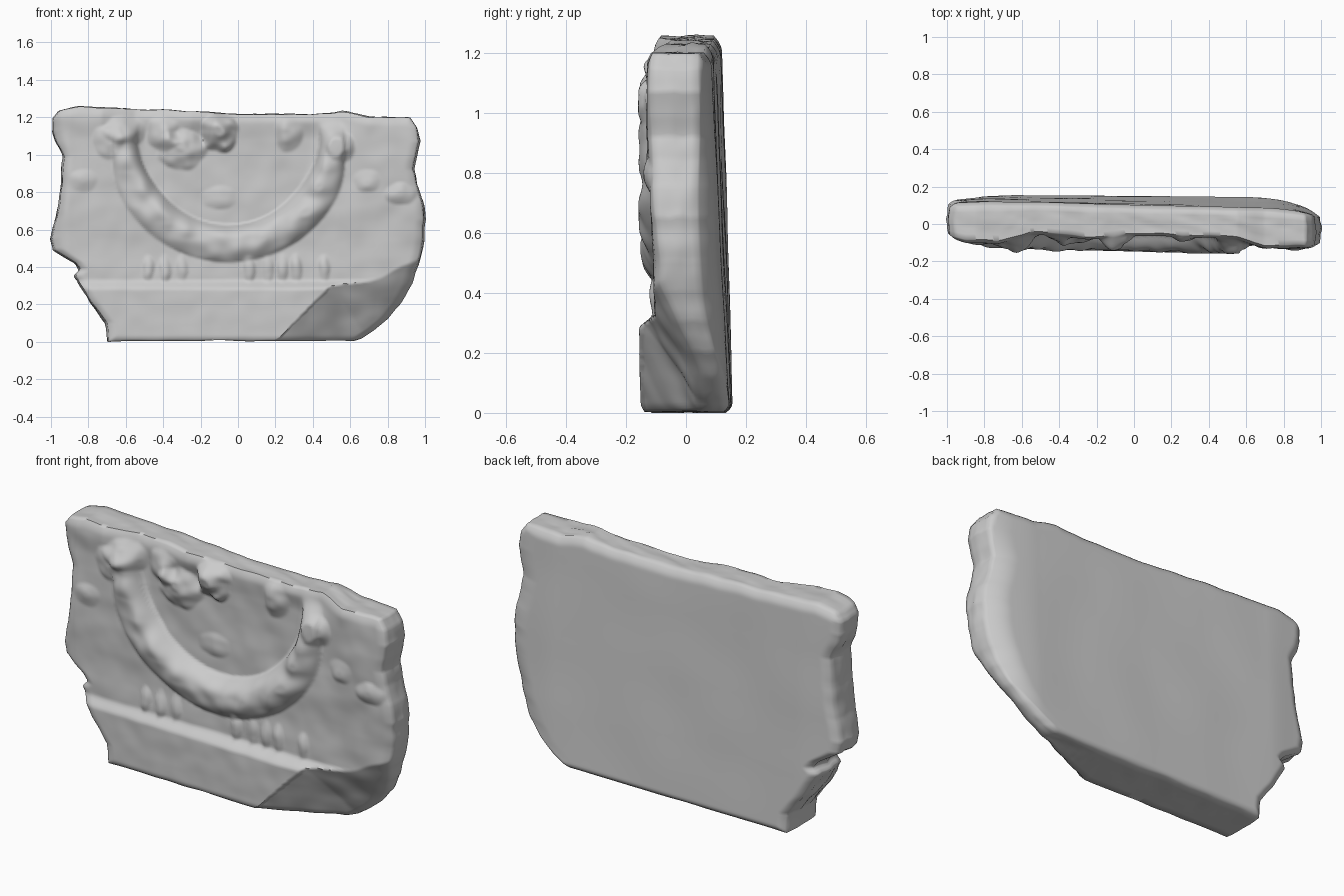
import bpy, bmesh, math
from mathutils import Vector, noise

cube = bpy.data.objects.get("Cube")
if cube:
    bpy.data.objects.remove(cube)

NX, NZ, SIDE = 180, 120, 6
HEIGHT = 1.2

# Broken outline: left and right edge over height, top edge over width
LEFT = [(0, -.69), (.1, -.7), (.2, -.78), (.3, -.85), (.335, -.87), (.365, -.84), (.4, -.87),
        (.48, -.98), (.54, -.995), (.65, -.965), (.8, -.94), (.95, -.93), (1.03, -.96),
        (1.1, -.985), (1.17, -.985), (1.2, -.955)]
RIGHT = [(0, .61), (.02, .66), (.06, .72), (.12, .79), (.2, .865), (.3, .92), (.4, .955), (.5, .98),
         (.65, .995), (.75, .98), (.85, .95), (.92, .935), (1, .95), (1.07, .965), (1.15, .95),
         (1.2, .92)]
TOP = [(-1, 1.22), (-.93, 1.245), (-.85, 1.255), (-.6, 1.245), (-.3, 1.235), (0, 1.215),
       (.4, 1.215), (.55, 1.23), (.7, 1.2), (1, 1.2)]
# Front of the rim along the top, over width
RIM = [(-1, -.07), (-.9, -.1), (-.73, -.105), (-.55, -.06), (-.4, -.065), (-.25, -.085),
       (0, -.065), (.3, -.07), (.55, -.085), (.7, -.125), (1, -.135)]


def lookup(table, t):
    for (a, p), (b, q) in zip(table, table[1:]):
        if t <= b:
            return p + (q - p) * max(0, (t - a) / (b - a))
    return table[-1][1]


def smooth(a, b, t):
    t = min(1, max(0, (t - a) / (b - a)))
    return t * t * (3 - 2 * t)


def rough(x, z, scale, seed=0):
    return noise.noise(Vector((x * scale, seed, z * scale)))


# Carved lumps: x, z, half width, half height, relief
LUMPS = [(-.1, 1.12, .1, .11, .075), (-.3, 1.03, .14, .11, .045), (-.4, 1.11, .09, .1, .04),
         (.27, 1.11, .08, .1, .03), (-.69, 1.07, .09, .09, .025), (.55, 1.04, .08, .08, .03),
         (-.83, .86, .08, .06, .015), (.69, .86, .08, .06, .015), (.87, .79, .09, .06, .02),
         (-.1, .77, .1, .06, .015), (-.6, 1.13, .12, .08, .025)]
# Fringe of small hanging drops under the garland
LUMPS += [(x, .39, .035, .08, .016) for x in (-.48, -.39, -.3, .06, .16, .24, .31, .46)]


def front_depth(x, z):
    radius = math.hypot(x + .05, z - 1.08)
    # Wall, hollow inside the garland, rim along the top
    y = -.1 - .006 * x + .025 * smooth(-.9, -1, x)
    y -= .03 * smooth(.55, .85, x) * smooth(.5, 1, z)
    y += .045 * smooth(.6, .44, radius)
    y += (lookup(RIM, x) - y) * smooth(1.08, 1.19, z)
    # Hanging garland
    width = .1 - .03 * smooth(.75, 1.08, z)
    d = abs(radius - .555) / width
    if d < 1:
        bulge = (1 - d * d) ** .85 * smooth(1.19, 1.04, z)
        y += (-.145 - .02 * x + .018 * rough(x, z, 11) - y) * bulge
    # Worn lumps
    for cx, cz, w, h, relief in LUMPS:
        q = ((x - cx) / w) ** 2 + ((z - cz) / h) ** 2 + .35 * rough(x, z, 16, cx)
        if q < 1:
            y -= relief * min(1, 1 - q) ** 1.2
    # Plinth ledge
    y += (-.146 - .025 * x - y) * smooth(.335, .275, z)
    y = max(y, -.155)
    # Broken lower corner
    past = min((x - .2 - z) * .71, (x - .5) * .41 - (z - .3) * .91)
    if past > 0:
        y = max(y, -.143 + .62 * past + .012 * rough(x, z, 8, 5))
    return y + .01 * rough(x, z, 5) * smooth(.2, .4, z) + .003 * rough(x, z, 11, 3)


def back_depth(x, z):
    t = z / HEIGHT
    y = .151 - .008 * x - .05 * t - .018 * x * t
    y -= .02 * smooth(.7, 1, x) + .015 * smooth(-.75, -1, x)
    return y + .004 * rough(x, z, 3, 7)


bm = bmesh.new()


def grid_point(i, j, side):
    z0 = HEIGHT * j / NZ
    left = lookup(LEFT, z0) + .008 * rough(0, z0, 12, 2)
    right = lookup(RIGHT, z0) + .008 * rough(0, z0, 12, 4)
    x = left + (right - left) * i / NX
    top = lookup(TOP, x) + .005 * rough(x, 0, 9, 6)
    z = z0 * top / HEIGHT + .008 * (1 - z0 / HEIGHT) * (.5 + rough(x, 0, 5, 8))
    # Worn, rounded rims
    edge = min(x - left, right - x, top - z, z * 1.5)
    soft = max(0, 1 - edge / .05) ** 2
    if side == 0:
        return Vector((x, front_depth(x, z) + soft * .016, z))
    worn = max(0, 1 - (right - x) / .12) ** 2 * smooth(0, .4, z) * smooth(1.4, .6, z)
    return Vector((x, back_depth(x, z) - max(soft * .024, worn * .05), z))


sheets = []
for side in (0, 1):
    sheets.append([[bm.verts.new(grid_point(i, j, side)) for j in range(NZ + 1)]
                   for i in range(NX + 1)])
for sheet in sheets:
    for i in range(NX):
        for j in range(NZ):
            bm.faces.new((sheet[i][j], sheet[i + 1][j], sheet[i + 1][j + 1], sheet[i][j + 1]))

# Broken sides joining the two sheets
rim = [(i, 0) for i in range(NX)] + [(NX, j) for j in range(NZ)]
rim += [(i, NZ) for i in range(NX, 0, -1)] + [(0, j) for j in range(NZ, 0, -1)]
strips = []
for i, j in rim:
    a, b = sheets[0][i][j], sheets[1][i][j]
    strip = [a]
    for k in range(1, SIDE):
        p = a.co.lerp(b.co, k / SIDE)
        bulge = math.sin(math.pi * k / SIDE)
        chip = .01 * bulge * rough(p.x + p.y * 3, p.z, 9, p.y * 9)
        p.x += chip + .008 * bulge * (1 if i == NX else -1 if i == 0 else 0)
        p.z += max(chip, 0) if j == 0 else chip
        strip.append(bm.verts.new(p))
    strips.append(strip + [b])
for n, strip in enumerate(strips):
    after = strips[(n + 1) % len(strips)]
    for k in range(SIDE):
        bm.faces.new((strip[k], after[k], after[k + 1], strip[k + 1]))
bmesh.ops.recalc_face_normals(bm, faces=bm.faces)

mesh = bpy.data.meshes.new("relief_slab")
bm.to_mesh(mesh)
bm.free()
slab = bpy.data.objects.new("relief_slab", mesh)
bpy.context.collection.objects.link(slab)

# Stone
stone = bpy.data.materials.new("grey_stone")
stone.use_nodes = True
color = (.6, .6, .6, 1)
stone.diffuse_color = color
stone.node_tree.nodes["Principled BSDF"].inputs["Base Color"].default_value = color
mesh.materials.append(stone)

bpy.context.view_layer.objects.active = slab
slab.select_set(True)
bpy.ops.object.shade_smooth_by_angle(angle=math.radians(60))
